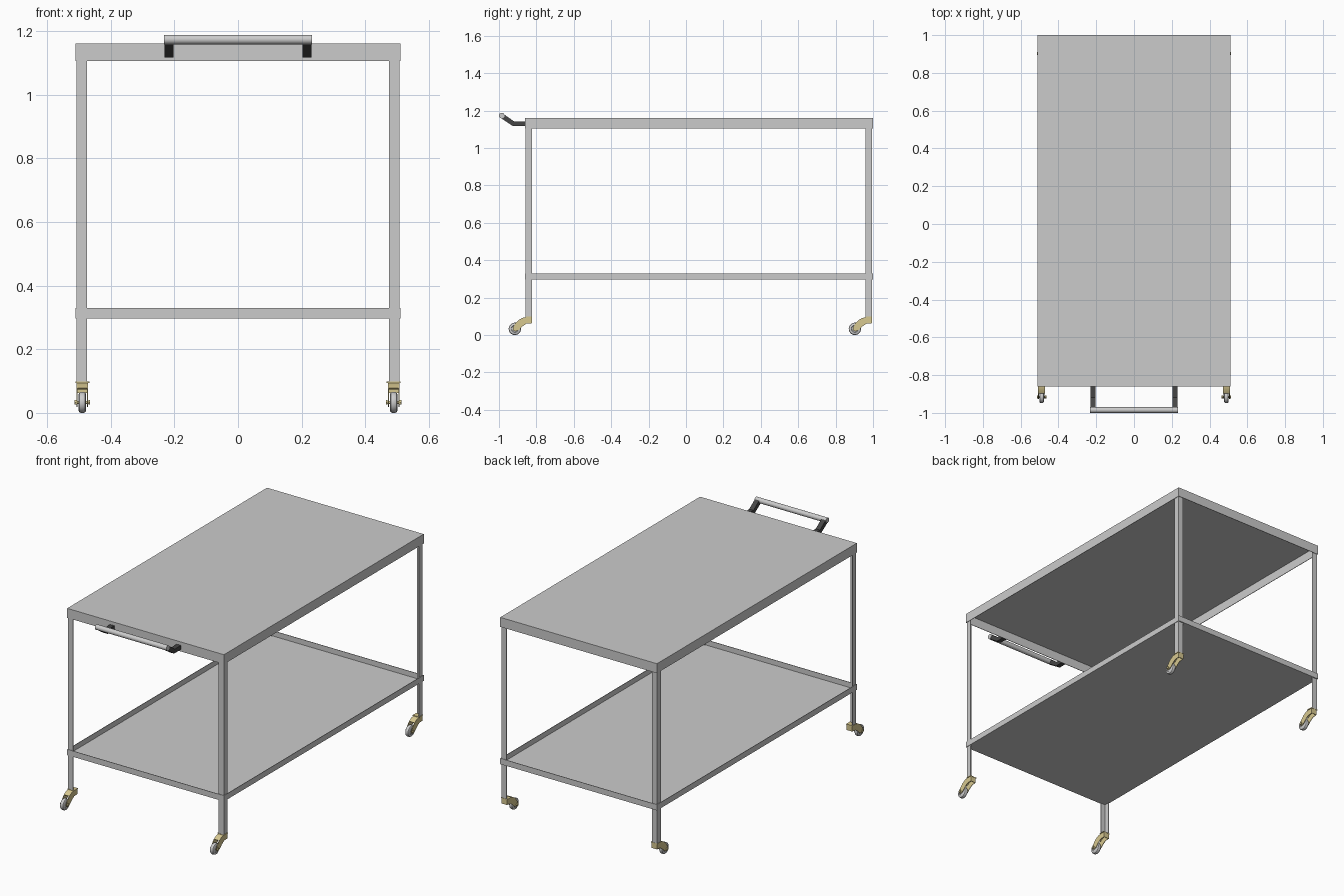
import bpy, bmesh, math
from mathutils import Matrix, Vector

if "Cube" in bpy.data.objects:
    bpy.data.objects.remove(bpy.data.objects["Cube"])

X, Y0, Y1 = 0.511, -0.861, 1.0      # frame outline
T = 0.003                           # sheet thickness


def material(name, rgb):
    m = bpy.data.materials.new(name)
    m.diffuse_color = (*rgb, 1)
    m.use_nodes = True
    m.node_tree.nodes["Principled BSDF"].inputs["Base Color"].default_value = m.diffuse_color
    return m


BRASS = material("brass", (0.68, 0.58, 0.28))
BLACK = material("black_plastic", (0.06, 0.06, 0.06))


def finish(bm, name, mat=None, smooth=False):
    bmesh.ops.recalc_face_normals(bm, faces=bm.faces)
    me = bpy.data.meshes.new(name)
    bm.to_mesh(me)
    bm.free()
    ob = bpy.data.objects.new(name, me)
    bpy.context.collection.objects.link(ob)
    if mat:
        me.materials.append(mat)
    if smooth:
        bpy.ops.object.select_all(action='DESELECT')
        ob.select_set(True)
        bpy.context.view_layer.objects.active = ob
        bpy.ops.object.shade_smooth_by_angle(angle=math.radians(35))
    return ob


def add_box(bm, lo, hi):
    lo, hi = Vector(lo), Vector(hi)
    m = Matrix.Translation((lo + hi) / 2) @ Matrix.Diagonal((*(hi - lo), 1))
    bmesh.ops.create_cube(bm, size=1, matrix=m)


def add_prism(bm, pts, vec):
    """Extrude a closed 3D polygon along vec."""
    f = bm.faces.new([bm.verts.new(p) for p in pts])
    r = bmesh.ops.extrude_face_region(bm, geom=[f], use_keep_orig=True)
    vs = [g for g in r["geom"] if isinstance(g, bmesh.types.BMVert)]
    bmesh.ops.translate(bm, verts=vs, vec=vec)


def add_rod(bm, centre, radius, length, segments=24):
    m = Matrix.Translation(centre) @ Matrix.Rotation(math.pi / 2, 4, 'Y')
    bmesh.ops.create_cone(bm, cap_ends=True, segments=segments, radius1=radius,
                          radius2=radius, depth=length, matrix=m)


def tray(name, z0, z1, open_dir):
    """Folded sheet tray, open at the top (+1) or the bottom (-1)."""
    bm = bmesh.new()
    add_box(bm, (-X, Y0, z0), (X, Y1, z1))
    bmesh.ops.recalc_face_normals(bm, faces=bm.faces)
    bm.normal_update()
    lid = [f for f in bm.faces if f.normal.z * open_dir > 0.9]
    bmesh.ops.delete(bm, geom=lid, context='FACES_ONLY')
    ob = finish(bm, name)
    # normals on an open shell must face outwards for an inward wall
    mod = ob.modifiers.new("sheet", 'SOLIDIFY')
    mod.thickness, mod.offset, mod.use_even_offset = T, -1, True
    return ob


tray("table_top", 1.105, 1.161, -1)
tray("lower_shelf", 0.296, 0.33, 1)

# Fork side profile (y, z) relative to the leg centre
FORK = [(0.017, 0.096), (0.017, 0.063), (-0.012, 0.061), (-0.034, 0.046),
        (-0.054, 0.027), (-0.072, 0.019), (-0.084, 0.026), (-0.085, 0.038),
        (-0.074, 0.058), (-0.057, 0.078), (-0.035, 0.091), (-0.012, 0.096)]
# Wheel lathe profile (x, radius)
WHEEL = [(-0.008, 0.0), (-0.008, 0.017), (-0.012, 0.019), (-0.012, 0.026),
         (-0.009, 0.031), (-0.004, 0.033), (0.004, 0.033), (0.009, 0.031),
         (0.012, 0.026), (0.012, 0.019), (0.008, 0.017), (0.008, 0.0)]


def leg(tag, sx, yc, sy):
    # Angle-iron leg with its corner facing outwards
    xo, yo, w = sx * (X - T), yc + sy * 0.017, 0.034
    ring = [(0, 0), (w, 0), (w, T), (T, T), (T, w), (0, w)]
    bm = bmesh.new()
    add_prism(bm, [(xo - sx * a, yo - sy * b, 0.096) for a, b in ring], (0, 0, 1.06))
    finish(bm, f"{tag}_leg")


def caster(tag, xc, yc):
    wc = Vector((xc, yc - 0.074, 0.033))
    # Mounting plate, fork cheeks and curved web over the wheel
    bm = bmesh.new()
    add_box(bm, (xc - 0.022, yc - 0.018, 0.094), (xc + 0.022, yc + 0.018, 0.098))
    for s in (-1, 1):
        add_prism(bm, [(xc + s * 0.018, yc + y, z) for y, z in FORK], (-s * 0.003, 0, 0))
    upper = [FORK[1], FORK[0]] + FORK[:8:-1]
    inner = [(-0.052, 0.074), (-0.033, 0.087), (-0.012, 0.092), (0.014, 0.092), (0.014, 0.063)]
    add_prism(bm, [(xc - 0.015, yc + y, z) for y, z in upper + inner], (0.03, 0, 0))
    finish(bm, f"{tag}_caster_fork", BRASS, True)
    # Wheel
    bm = bmesh.new()
    vs = [bm.verts.new(wc + Vector((x, 0, r))) for x, r in WHEEL]
    es = [bm.edges.new(p) for p in zip(vs, vs[1:])]
    bmesh.ops.spin(bm, geom=vs + es, cent=wc, axis=(1, 0, 0),
                   angle=2 * math.pi, steps=32, use_merge=True)
    bmesh.ops.remove_doubles(bm, verts=bm.verts, dist=1e-5)
    finish(bm, f"{tag}_caster_wheel", None, True)
    # Axle with bolt heads
    bm = bmesh.new()
    add_rod(bm, wc, 0.005, 0.044, 16)
    for s in (-1, 1):
        add_rod(bm, wc + Vector((s * 0.0215, 0, 0)), 0.008, 0.006, 6)
    finish(bm, f"{tag}_caster_axle", BRASS)


for side, sx in (("left", -1), ("right", 1)):
    for end, yc, sy in (("front", -0.841, -1), ("back", 0.977, 1)):
        leg(f"{end}_{side}", sx, yc, sy)
        caster(f"{end}_{side}", sx * 0.489, yc)

# Push handle: cranked brackets and round bar
BRACKET = [(Y0, 1.117), (-0.925, 1.117), (-0.990, 1.160), (-0.976, 1.182),
           (-0.918, 1.141), (Y0, 1.141)]
for side, sx in (("left", -1), ("right", 1)):
    bm = bmesh.new()
    add_prism(bm, [(sx * 0.231, y, z) for y, z in BRACKET], (-sx * 0.028, 0, 0))
    finish(bm, f"handle_bracket_{side}", BLACK)
bm = bmesh.new()
add_rod(bm, (0, -0.985, 1.173), 0.015, 0.466, 32)
finish(bm, "handle_bar", None, True)
